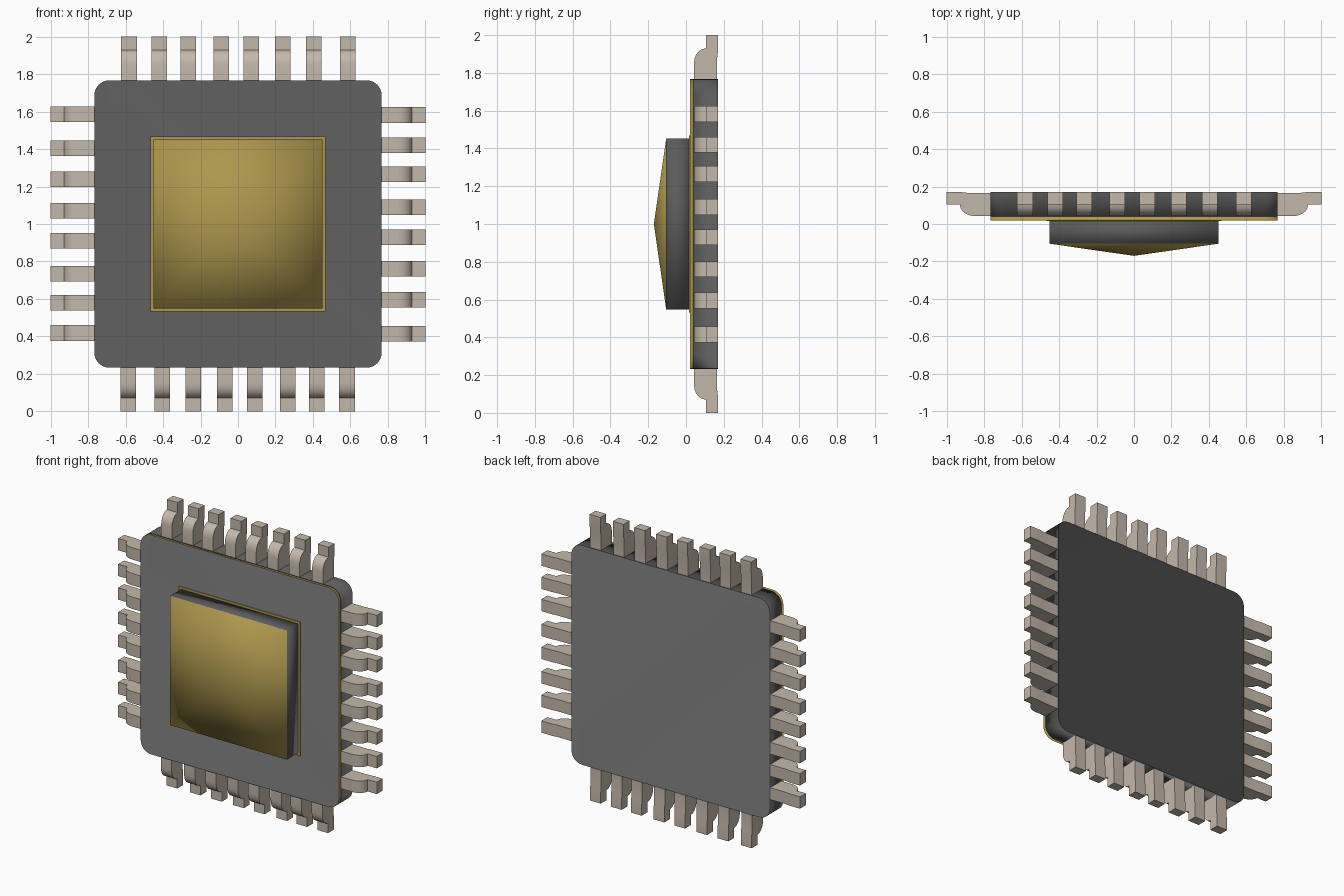
import bpy, bmesh, math
from mathutils import Matrix, Vector

if "Cube" in bpy.data.objects:
    bpy.data.objects.remove(bpy.data.objects["Cube"])


def material(name, rgb):
    m = bpy.data.materials.new(name)
    m.diffuse_color = (*rgb, 1)
    m.use_nodes = True
    m.node_tree.nodes["Principled BSDF"].inputs["Base Color"].default_value = m.diffuse_color
    return m


DARK = material("dark_grey", (0.105, 0.105, 0.105))
GOLD = material("gold", (0.42, 0.31, 0.075))
METAL = material("pin_metal", (0.55, 0.48, 0.41))


def finish(bm, name, mats, smooth=True):
    bmesh.ops.recalc_face_normals(bm, faces=bm.faces[:])
    me = bpy.data.meshes.new(name)
    bm.to_mesh(me)
    bm.free()
    ob = bpy.data.objects.new(name, me)
    bpy.context.collection.objects.link(ob)
    for m in mats:
        me.materials.append(m)
    for p in me.polygons:
        p.use_smooth = smooth
    return ob


def prism(bm, pts, vec):
    # closed outline extruded along vec; returns the starting face
    start = [bm.verts.new(p) for p in pts]
    end = [bm.verts.new(Vector(p) + Vector(vec)) for p in pts]
    n = len(pts)
    for i in range(n):
        j = (i + 1) % n
        bm.faces.new((start[i], start[j], end[j], end[i]))
    return bm.faces.new(start), bm.faces.new(end)


def rounded_square(half, r, y, steps=6):
    pts = []
    for k in range(4):
        a0 = k * math.pi / 2
        cx = (half - r) * (1 if k in (0, 3) else -1)
        cz = (half - r) * (1 if k in (0, 1) else -1)
        for i in range(steps + 1):
            a = a0 + i * math.pi / 2 / steps
            pts.append((cx + r * math.cos(a), y, 1 + cz + r * math.sin(a)))
    return pts


# Package body, with inset rims that soften the shading of its edges
bm = bmesh.new()
front, back = prism(bm, rounded_square(0.767, 0.08, 0.04), (0, 0.13, 0))
bmesh.ops.inset_region(bm, faces=[back], thickness=0.07)
finish(bm, "body", [DARK])

# Front cover: dark face with gold rim sides
bm = bmesh.new()
front, back = prism(bm, rounded_square(0.767, 0.08, 0.02), (0, 0.02, 0))
for f in bm.faces:
    f.material_index = 1
front.material_index = 0
bmesh.ops.inset_region(bm, faces=[front], thickness=0.07)
finish(bm, "front_cover", [DARK, GOLD])


def square(half, y):
    return [(-half, y, 1 - half), (half, y, 1 - half),
            (half, y, 1 + half), (-half, y, 1 + half)]


# Thin gold border around the chip
bm = bmesh.new()
prism(bm, square(0.468, 0.016), (0, 0.008, 0))
finish(bm, "gold_border", [GOLD], False)

# Raised chip: dark sides and a shallow gold pyramid on the front
bm = bmesh.new()
front, back = prism(bm, square(0.452, -0.105), (0, 0.125, 0))
top = bmesh.ops.poke(bm, faces=[front])
top["verts"][0].co.y = -0.17
for f in top["faces"]:
    f.material_index = 1
finish(bm, "raised_chip", [DARK, GOLD])

# Pins: one stepped side profile, repeated along each edge
curve = [(0.85 + 0.08 * math.sin(a), 0.105 - 0.063 * math.cos(a))
         for a in (i * math.pi / 10 for i in range(6))]
profile = [(0.76, 0.042)] + curve + [(1.0, 0.105), (1.0, 0.17),
                                     (0.92, 0.17), (0.88, 0.165), (0.76, 0.165)]
slots = (-0.582, -0.42, -0.265, -0.09, 0.07, 0.24, 0.405, 0.585)
W = 0.083
for k, side in enumerate(("top", "right", "bottom", "left")):
    bm = bmesh.new()
    for x in slots:
        prism(bm, [(x - W / 2, y, h) for h, y in profile], (W, 0, 0))
    turn = Matrix.Translation((0, 0, 1)) @ Matrix.Rotation(k * math.pi / 2, 4, "Y")
    bm.transform(turn)
    ob = finish(bm, side + "_pins", [METAL])
    bpy.context.view_layer.objects.active = ob
    ob.select_set(True)
    bpy.ops.object.shade_smooth_by_angle(angle=math.radians(40))
    ob.select_set(False)
